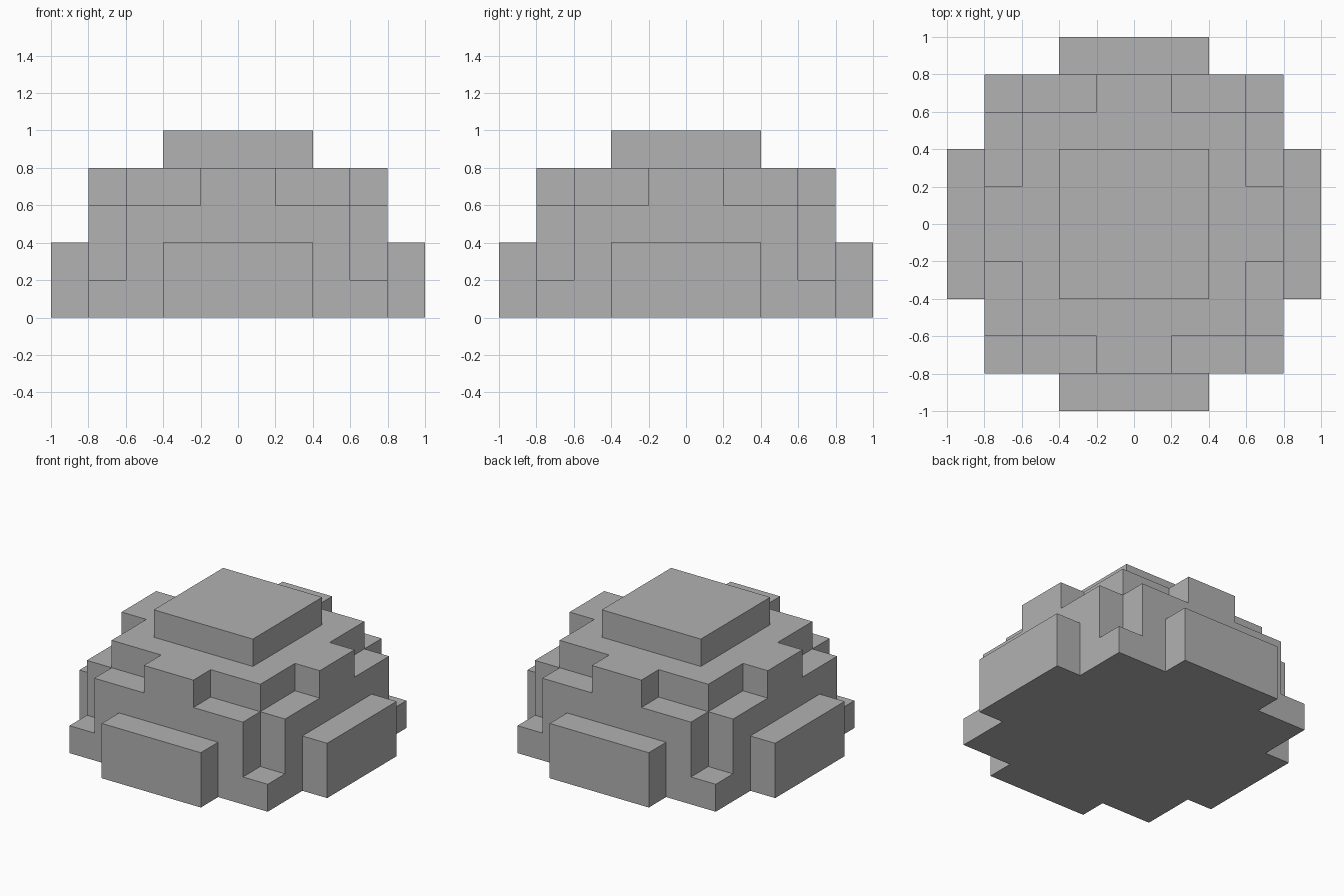
import bpy
import bmesh
import math
from itertools import product
from mathutils import Vector

if "Cube" in bpy.data.objects:
    bpy.data.objects.remove(bpy.data.objects["Cube"], do_unlink=True)

CELL = 0.2    # edge length of one block
RADIUS = 1.0  # blocks whose centre lies inside this half ball are filled
HALF = round(RADIUS / CELL)


def plain_material(name, color):
    mat = bpy.data.materials.new(name)
    mat.use_nodes = True
    mat.diffuse_color = color
    mat.node_tree.nodes["Principled BSDF"].inputs["Base Color"].default_value = color
    return mat


def filled(cell):
    """True for blocks of the half ball standing on the ground."""
    centre = Vector([(i + 0.5) * CELL for i in cell])
    return cell[2] >= 0 and centre.length < RADIUS


def add_side(bm, corner_vert, cell, axis, step):
    """Add the square side of a block that faces along +/- axis."""
    u, v = (axis + 1) % 3, (axis + 2) % 3
    loop = [(0, 0), (1, 0), (1, 1), (0, 1)]
    verts = []
    for du, dv in (loop if step > 0 else reversed(loop)):
        key = list(cell)
        key[axis] += step > 0
        key[u] += du
        key[v] += dv
        key = tuple(key)
        if key not in corner_vert:
            corner_vert[key] = bm.verts.new(Vector(key) * CELL)
        verts.append(corner_vert[key])
    bm.faces.new(verts)


# Stepped dome: only the outer sides of the filled blocks
bm = bmesh.new()
corner_vert = {}
span = range(-HALF, HALF)
for cell in product(span, span, range(HALF)):
    if not filled(cell):
        continue
    for axis, step in product(range(3), (-1, 1)):
        neighbour = list(cell)
        neighbour[axis] += step
        if not filled(neighbour):
            add_side(bm, corner_vert, cell, axis, step)

# Merge the flat squares into large clean faces
bmesh.ops.dissolve_limit(bm, angle_limit=math.radians(1),
                         verts=bm.verts[:], edges=bm.edges[:])

mesh = bpy.data.meshes.new("stepped_dome")
bm.to_mesh(mesh)
bm.free()
mesh.materials.append(plain_material("stone grey", (0.445, 0.445, 0.445, 1)))
dome = bpy.data.objects.new("stepped_dome", mesh)
bpy.context.collection.objects.link(dome)
